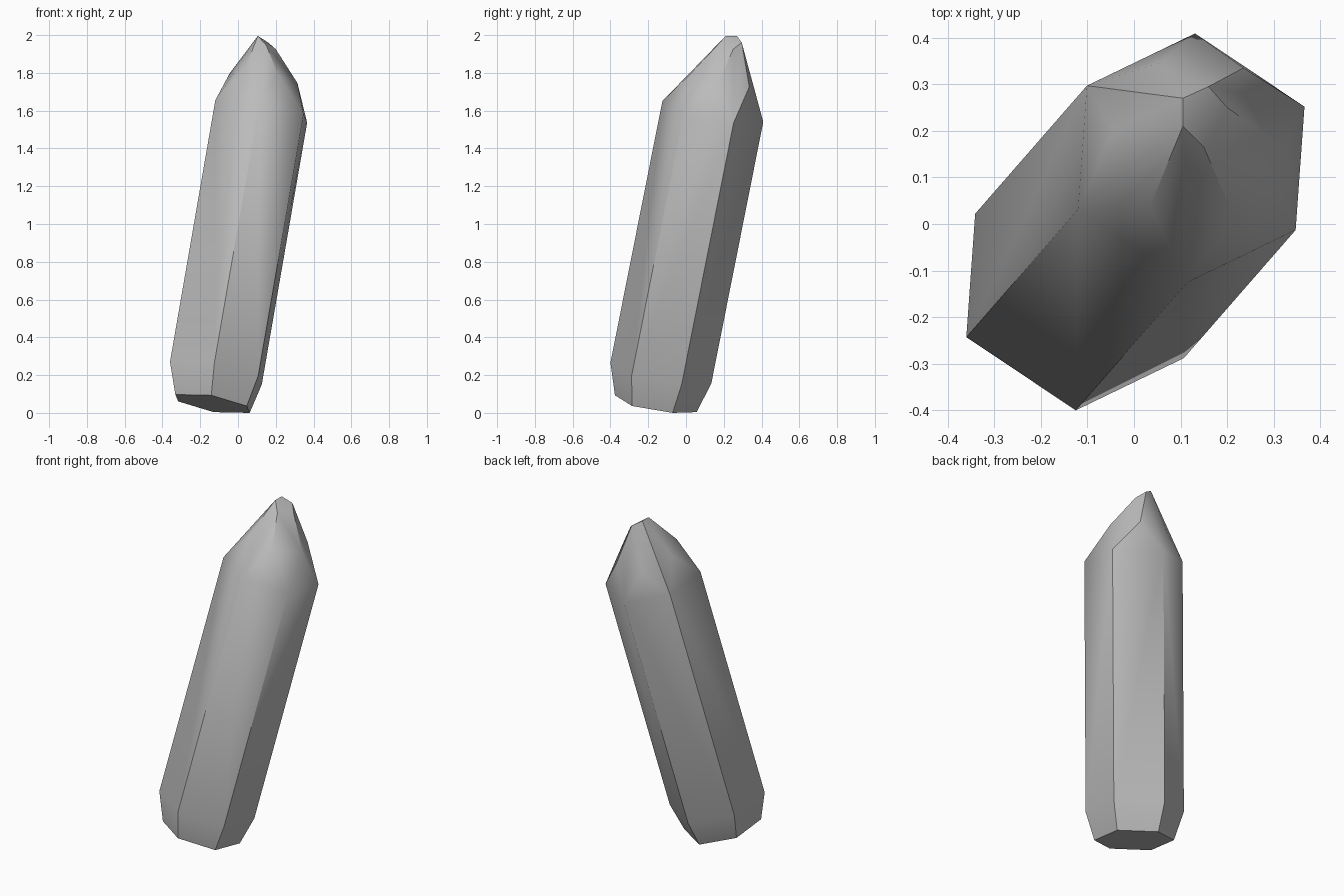
import bpy
import bmesh
import math
from mathutils import Vector

# Remove the default cube
default = bpy.data.objects.get("Cube")
if default:
    bpy.data.objects.remove(default, do_unlink=True)


def flat_material(name, colour):
    material = bpy.data.materials.new(name)
    material.use_nodes = True
    material.diffuse_color = colour
    material.node_tree.nodes["Principled BSDF"].inputs["Base Color"].default_value = colour
    return material


def hexagon(centre, half_corners, scale=1):
    """Six corners: three given offsets and their opposites."""
    offsets = [Vector(corner) * scale for corner in half_corners]
    return [centre + side * offset for side in (1, -1) for offset in offsets]


# Tilted hexagonal section, shared by the base and both shoulders
section = [(-.243, -.11, .06), (-.008, -.267, .055), (.224, -.155, -.015)]
lower_centre = Vector((-.117, -.133, .215))
lean = Vector((.24, .275, 1.385))
base_centre = Vector((-.135, -.16, .053))

base = hexagon(base_centre, section, .81)
lower_shoulder = hexagon(lower_centre, section)
upper_shoulder = hexagon(lower_centre + lean, section)

# Irregular cut facets of the point
facet_corners = [
    (-.045, .2, 1.8), (.035, .04, 1.82), (.21, .025, 1.8),
    (.315, .17, 1.75), (.235, .335, 1.73), (.055, .345, 1.73),
]
ridge = [(.15, .165, 1.95), (.2, .25, 1.93), (.16, .295, 1.965)]
peak = [(.105, .21, 2), (.105, .27, 2)]

# Wrap the corners in a convex gem
bm = bmesh.new()
for corner in base + lower_shoulder + upper_shoulder + facet_corners + ridge + peak:
    bm.verts.new(corner)
hull = bmesh.ops.convex_hull(bm, input=bm.verts)
loose = [v for v in bm.verts if not v.link_faces]
bmesh.ops.delete(bm, geom=loose, context="VERTS")
bmesh.ops.recalc_face_normals(bm, faces=bm.faces)

# Stand the gem on the ground
bmesh.ops.translate(bm, verts=bm.verts, vec=(0, 0, -min(v.co.z for v in bm.verts)))

mesh = bpy.data.meshes.new("crystal_shard")
bm.to_mesh(mesh)
bm.free()
mesh.materials.append(flat_material("stone grey", (.5, .5, .5, 1)))

shard = bpy.data.objects.new("crystal_shard", mesh)
bpy.context.collection.objects.link(shard)

# Soft shading inside facets, crisp long edges
bpy.context.view_layer.objects.active = shard
shard.select_set(True)
bpy.ops.object.shade_smooth_by_angle(angle=math.radians(30))
